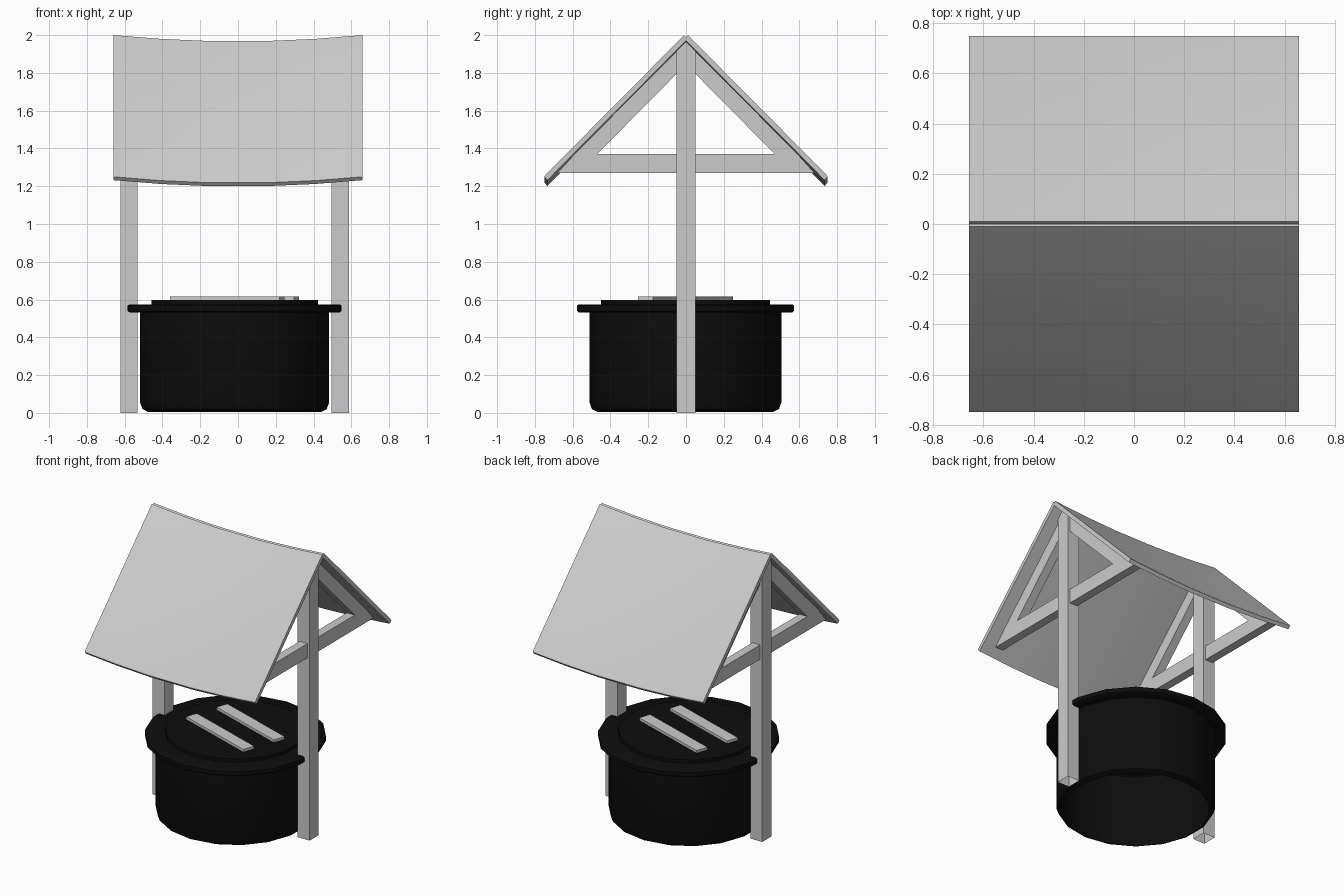
import bpy, bmesh, math
from mathutils import Matrix

if "Cube" in bpy.data.objects:
    bpy.data.objects.remove(bpy.data.objects["Cube"])

CX, CY = -0.018, -0.003      # centre of the well and posts

def finish(name, bm, angle=30, mat=None):
    bmesh.ops.recalc_face_normals(bm, faces=bm.faces)
    me = bpy.data.meshes.new(name)
    bm.to_mesh(me)
    bm.free()
    ob = bpy.data.objects.new(name, me)
    bpy.context.collection.objects.link(ob)
    if mat:
        me.materials.append(mat)
    bpy.ops.object.select_all(action='DESELECT')
    ob.select_set(True)
    bpy.context.view_layer.objects.active = ob
    bpy.ops.object.shade_smooth_by_angle(angle=math.radians(angle))
    return ob

def prism(name, profile, stations, open_bottom=False):
    """Loft a (y, z) profile along x; stations are (x, z drop)."""
    bm = bmesh.new()
    rings = [[bm.verts.new((x, y, z - d)) for y, z in profile] for x, d in stations]
    n = len(profile)
    for a, b in zip(rings, rings[1:]):
        for i in range(n):
            j = (i + 1) % n
            if open_bottom and profile[i][1] == 0 and profile[j][1] == 0:
                continue
            bm.faces.new((a[i], a[j], b[j], b[i]))
    bm.faces.new(rings[0])
    bm.faces.new(rings[-1])
    return finish(name, bm)

def lathe(name, profile, sides, mat):
    """Spin an (r, z) profile; the last ring is capped."""
    bm = bmesh.new()
    rings = []
    for r, z in profile:
        rings.append([bm.verts.new((CX + r * math.sin(2 * math.pi * k / sides),
                                    CY + r * math.cos(2 * math.pi * k / sides), z))
                      for k in range(sides)])
    for a, b in zip(rings, rings[1:]):
        for k in range(sides):
            m = (k + 1) % sides
            bm.faces.new((a[k], a[m], b[m], b[k]))
    bm.faces.new(rings[-1])
    return finish(name, bm, 40, mat)

black = bpy.data.materials.new("black")
black.diffuse_color = (0.004, 0.004, 0.004, 1)
black.use_nodes = True
black.node_tree.nodes["Principled BSDF"].inputs["Base Color"].default_value = black.diffuse_color

# well wall with overhanging rim and raised lid, open underneath
lathe("well_body", [(0.465, 0.005), (0.495, 0.02), (0.508, 0.055), (0.508, 0.532),
                    (0.565, 0.532), (0.575, 0.54), (0.575, 0.568), (0.565, 0.575),
                    (0.447, 0.575), (0.447, 0.597)], 18, black)

# two slanted battens on the lid
rot = Matrix.Rotation(math.radians(-18.6), 4, 'Z')
for side in (-1, 1):
    bm = bmesh.new()
    bmesh.ops.create_cube(bm, size=1)
    bmesh.ops.scale(bm, vec=(0.61, 0.085, 0.025), verts=bm.verts)
    bmesh.ops.translate(bm, vec=(0, side * 0.12, 0), verts=bm.verts)
    bmesh.ops.transform(bm, matrix=Matrix.Translation((CX, CY, 0.603)) @ rot, verts=bm.verts)
    finish(f"lid_batten_{side}", bm)

# posts and roof trusses at both ends
for label, s in (("left", -1), ("right", 1)):
    x = CX + s * 0.559
    prism(f"{label}_post", [(-0.05, 0), (0.05, 0), (0.05, 1.92), (0, 1.968), (-0.05, 1.92)],
          [(x - 0.046, 0), (x + 0.046, 0)], open_bottom=True)
    ends = [(x - 0.03, 0), (x + 0.03, 0)]
    prism(f"{label}_tie_beam", [(-0.68, 1.27), (0.68, 1.27), (0.59, 1.37), (-0.59, 1.37)], ends)
    for face, t in (("front", -1), ("back", 1)):
        prism(f"{label}_{face}_rafter",
              [(t * 0.04, 1.925), (t * 0.6, 1.365), (t * 0.475, 1.365), (t * 0.04, 1.805)], ends)

# sagging roof slabs
sag = [(-0.658, 0), (-0.41, 0.02), (-0.16, 0.031), (0.16, 0.031), (0.41, 0.02), (0.658, 0)]
for face, t in (("front", -1), ("back", 1)):
    prism(f"{face}_roof", [(t * y, z) for y, z in
          [(0.0, 1.988), (0.01, 2.0), (0.742, 1.262), (0.75, 1.25), (0.734, 1.232), (0.0, 1.97)]], sag)
